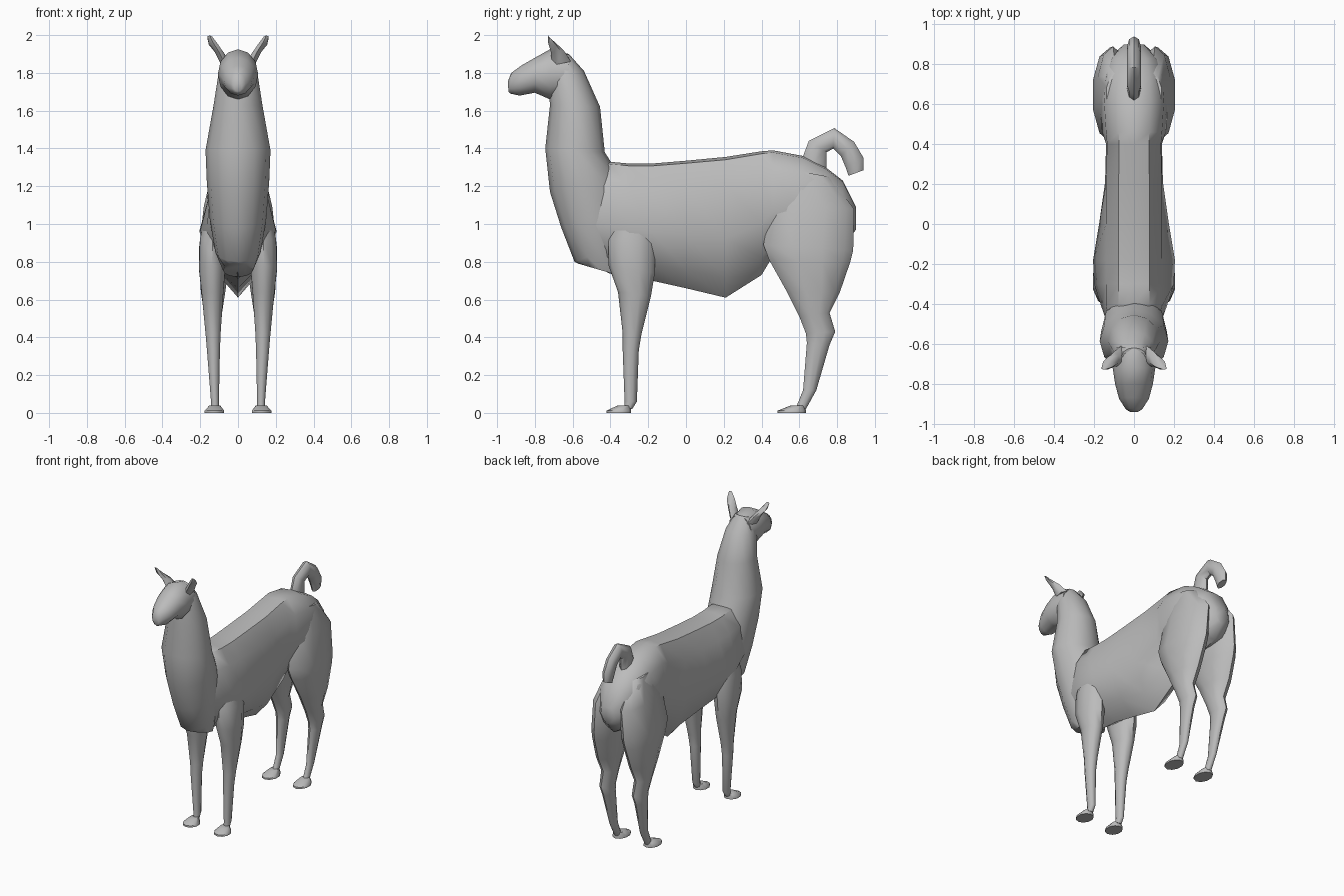
import bpy, bmesh, math
from mathutils import Vector

wool = bpy.data.materials.new("grey wool")
wool.diffuse_color = (0.5, 0.5, 0.5, 1)


def skin(name, rings):
    """Closed smooth skin over equal-length point rings."""
    bm = bmesh.new()
    vr = [[bm.verts.new(p) for p in r] for r in rings]
    n = len(rings[0])
    for a, b in zip(vr, vr[1:]):
        for i in range(n):
            j = (i + 1) % n
            bm.faces.new((a[i], a[j], b[j], b[i]))
    bm.faces.new(vr[0])
    bm.faces.new(vr[-1])
    bmesh.ops.recalc_face_normals(bm, faces=bm.faces)
    me = bpy.data.meshes.new(name)
    bm.to_mesh(me)
    bm.free()
    me.materials.append(wool)
    ob = bpy.data.objects.new(name, me)
    bpy.context.collection.objects.link(ob)
    bpy.ops.object.select_all(action='DESELECT')
    ob.select_set(True)
    bpy.context.view_layer.objects.active = ob
    bpy.ops.object.shade_smooth_by_angle(angle=math.radians(50))
    return ob


def oval(ya, za, yb, zb, x, w, n=10):
    """Oval ring spanning two side-outline points, half width w about x."""
    a, b = Vector((x, ya, za)), Vector((x, yb, zb))
    c, h = (a + b) / 2, (a - b) / 2
    return [c + h * math.cos(t) + Vector((w * math.sin(t), 0, 0))
            for t in (2 * math.pi * i / n for i in range(n))]


def limb(name, rows, n=10, side=1):
    return skin(name, [oval(a, b, c, d, side * x, w, n) for a, b, c, d, x, w in rows])


# Trunk: y, top, bottom, upper half width, lower half width
def trunk_ring(y, zt, zb, wu, wl):
    h = zt - zb
    half = [(0.55 * wu, zt - 0.02 * h), (wu, zt - 0.2 * h), (wl, zt - 0.58 * h),
            (0.62 * wl, zt - 0.86 * h)]
    pts = [(0, zt)] + half + [(0, zb)] + [(-x, z) for x, z in reversed(half)]
    return [Vector((x, y, z)) for x, z in pts]


skin("trunk", [trunk_ring(*r) for r in (
    (-0.54, 1.25, 0.82, .11, .12), (-0.41, 1.33, 0.74, .14, .165),
    (-0.30, 1.32, 0.71, .14, .20), (-0.18, 1.32, 0.70, .14, .205),
    (0.0, 1.335, 0.66, .14, .175), (0.21, 1.355, 0.61, .14, .145),
    (0.40, 1.385, 0.73, .135, .14), (0.46, 1.39, 0.83, .14, .16),
    (0.62, 1.36, 0.86, .15, .175), (0.74, 1.30, 0.86, .14, .16),
    (0.83, 1.23, 0.88, .11, .13), (0.90, 1.09, 0.97, .05, .05))])

# Neck and chest, from the crown down (front point, back point, x, half width)
limb("neck", (
    (-.70, 1.88, -.62, 1.90, 0, .06), (-.73, 1.76, -.54, 1.81, 0, .105),
    (-.72, 1.63, -.455, 1.62, 0, .13), (-.745, 1.40, -.43, 1.38, 0, .172),
    (-.72, 1.17, -.36, 1.27, 0, .165), (-.66, .98, -.32, 1.08, 0, .15),
    (-.59, .80, -.32, .90, 0, .12), (-.57, .79, -.33, .72, 0, .08)), 12)

# Head, muzzle to back of skull (top point, bottom point)
limb("head", (
    (-.943, 1.755, -.94, 1.70, 0, .02), (-.925, 1.80, -.93, 1.69, 0, .042),
    (-.87, 1.84, -.88, 1.68, 0, .075), (-.80, 1.88, -.80, 1.695, 0, .095),
    (-.72, 1.925, -.72, 1.66, 0, .107), (-.62, 1.90, -.62, 1.68, 0, .095)), 12)

# Curled tail (outer point, inner point)
limb("tail", (
    (.61, 1.33, .74, 1.27, 0, .035), (.62, 1.36, .745, 1.31, 0, .035),
    (.65, 1.44, .745, 1.38, 0, .035), (.785, 1.508, .78, 1.40, 0, .036),
    (.89, 1.435, .82, 1.36, 0, .036), (.94, 1.35, .845, 1.30, 0, .034),
    (.94, 1.285, .86, 1.255, 0, .025)), 8)

for s, word in ((1, "left"), (-1, "right")):
    # Ears leaning outward
    limb(word + "_ear", (
        (-.71, 1.84, -.61, 1.86, .065, .03), (-.715, 1.91, -.64, 1.91, .10, .026),
        (-.73, 1.96, -.675, 1.945, .132, .026), (-.73, 1.998, -.715, 1.98, .15, .014)), 6, s)
    # Front legs
    limb(word + "_front_leg", (
        (-.36, 1.12, -.20, 1.12, .11, .05), (-.41, .92, -.16, .92, .135, .07),
        (-.41, .78, -.165, .74, .137, .073), (-.36, .64, -.185, .62, .135, .06),
        (-.335, .42, -.235, .42, .132, .042), (-.335, .33, -.25, .33, .13, .036),
        (-.325, .06, -.26, .06, .122, .022), (-.325, .035, -.285, .02, .122, .022)), 10, s)
    # Hind legs with thigh and hock
    limb(word + "_hind_leg", (
        (.54, 1.29, .76, 1.25, .09, .05), (.45, 1.10, .89, 1.08, .105, .08),
        (.41, .89, .885, .86, .12, .09), (.44, .81, .87, .80, .125, .085),
        (.535, .64, .815, .64, .132, .068), (.60, .51, .76, .53, .132, .048),
        (.635, .42, .79, .43, .13, .04), (.64, .37, .76, .36, .13, .036),
        (.62, .12, .69, .12, .122, .022), (.585, .035, .635, .02, .122, .022)), 10, s)
    # Feet: flat sole under a low rounded toe
    for part, y0, y1 in (("front", -.42, -.29), ("hind", .485, .635)):
        c = (y0 + y1) / 2
        limb(f"{word}_{part}_foot", (
            (y0, 0, y1, 0, .125, .054), (y0, .012, y1, .012, .125, .054),
            (c - .01, .038, y1 - .005, .04, .123, .03)), 10, s)
